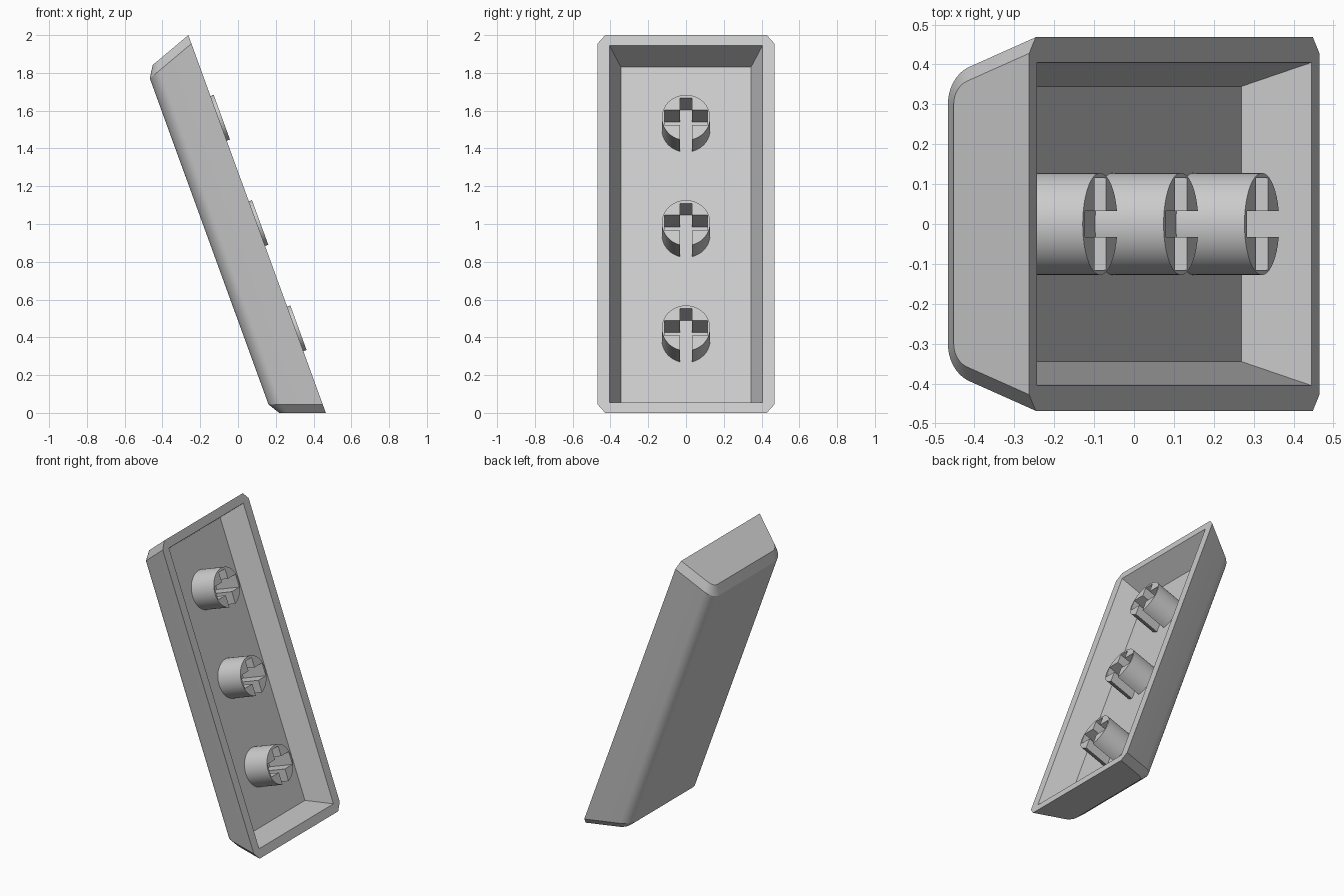
import bpy
import bmesh
from math import cos, sin, tan, pi, radians

if "Cube" in bpy.data.objects:
    bpy.data.objects.remove(bpy.data.objects["Cube"], do_unlink=True)

TILT = radians(20)          # lean of the cap, equal to the draft of its walls
SLOPE = tan(TILT)
LENGTH = 2 / cos(TILT)      # local axes: x = out of the opening, y = width, z = length
DEPTH = 0.165               # cavity depth

grey = bpy.data.materials.new("plain_grey")
grey.use_nodes = True
grey.diffuse_color = (0.6, 0.6, 0.6, 1)
grey.node_tree.nodes["Principled BSDF"].inputs["Base Color"].default_value = (0.6, 0.6, 0.6, 1)


def finish(name, bm):
    """Turn a bmesh into a tilted, softly shaded object."""
    bmesh.ops.recalc_face_normals(bm, faces=bm.faces[:])
    mesh = bpy.data.meshes.new(name)
    bm.to_mesh(mesh)
    bm.free()
    mesh.materials.append(grey)
    obj = bpy.data.objects.new(name, mesh)
    bpy.context.collection.objects.link(obj)
    obj.location = (0.465, 0, 0)
    obj.rotation_euler = (0, -TILT, 0)
    bpy.ops.object.select_all(action="DESELECT")
    obj.select_set(True)
    bpy.context.view_layer.objects.active = obj
    bpy.ops.object.shade_smooth_by_angle(angle=radians(30))


def section(radius, steps=10):
    """Width/height outline of the cap: sloped sides, rounded long edges."""
    cy, cx = 0.30, -0.170
    arc = []
    for i in range(steps + 1):
        a = TILT + (pi / 2 - TILT) * i / steps
        arc.append((cx - radius * sin(a), cy + radius * cos(a)))
    x, y = arc[0]
    half = [(0, y - x * SLOPE)] + arc
    return half + [(x, -y) for x, y in reversed(half)]


def strip(bm, a, b, closed=False):
    n = len(a)
    for i in range(n if closed else n - 1):
        j = (i + 1) % n
        bm.faces.new((a[i], a[j], b[j], b[i]))


# Hollow cap: end face, chamfer, long body, chamfer, end face
bm = bmesh.new()
rings = []
for radius, inset, top in ((0.062, 0, False), (0.1, 0.048, False),
                           (0.1, 0.048, True), (0.062, 0, True)):
    ring = []
    for x, y in section(radius):
        z = inset - x * SLOPE
        ring.append(bm.verts.new((x, y, LENGTH - z if top else z)))
    rings.append(ring)
for a, b in zip(rings, rings[1:]):
    strip(bm, a, b)
bm.faces.new(rings[0])
bm.faces.new(rings[-1])


# Cavity walls and floor
def rectangle(x, half_width, margin):
    return [bm.verts.new((x, sy * half_width, z))
            for sy, z in ((1, margin), (1, LENGTH - margin),
                          (-1, LENGTH - margin), (-1, margin))]


mouth = rectangle(0, 0.405, 0.0585)
floor = rectangle(-DEPTH, 0.345, 0.0585 + DEPTH * SLOPE)
strip(bm, mouth, floor, closed=True)
bm.faces.new(floor)

# Flat rim between the chamfered outline and the cavity mouth
r0, r1, r2, r3 = rings
corners = [(r0[0], r1[0]), (r2[0], r3[0]), (r3[-1], r2[-1]), (r1[-1], r0[-1])]
for i in range(4):
    j = (i + 1) % 4
    bm.faces.new((corners[i][0], corners[i][1], mouth[i]))
    bm.faces.new((corners[i][1], corners[j][0], mouth[j], mouth[i]))
finish("cap_shell", bm)


# Mounting stems: round posts with a cross slot open on the lower side
def stem(name, centre):
    R, SLOT, BAR, REACH, TOP = 0.128, 0.033, 0.043, 0.115, 0.11
    gap = math_gap = SLOT / R
    steps = 40
    start, sweep = -pi / 2 + gap, 2 * pi - 2 * gap
    outline = [(R * cos(start + sweep * i / steps), R * sin(start + sweep * i / steps))
               for i in range(steps + 1)]
    left = [(-SLOT, -BAR), (-REACH, -BAR), (-REACH, BAR), (-SLOT, BAR), (-SLOT, TOP)]
    outline += left + [(-y, z) for y, z in reversed(left)]
    bm = bmesh.new()
    base, tip = [[bm.verts.new((x, y, centre + z)) for y, z in outline]
                 for x in (-DEPTH - 0.005, 0.018)]
    strip(bm, base, tip, closed=True)
    bm.faces.new(base)
    bm.faces.new(tip)
    finish(name, bm)


for name, offset in (("lower_stem", -0.593), ("middle_stem", 0), ("upper_stem", 0.593)):
    stem(name, LENGTH / 2 + offset)
